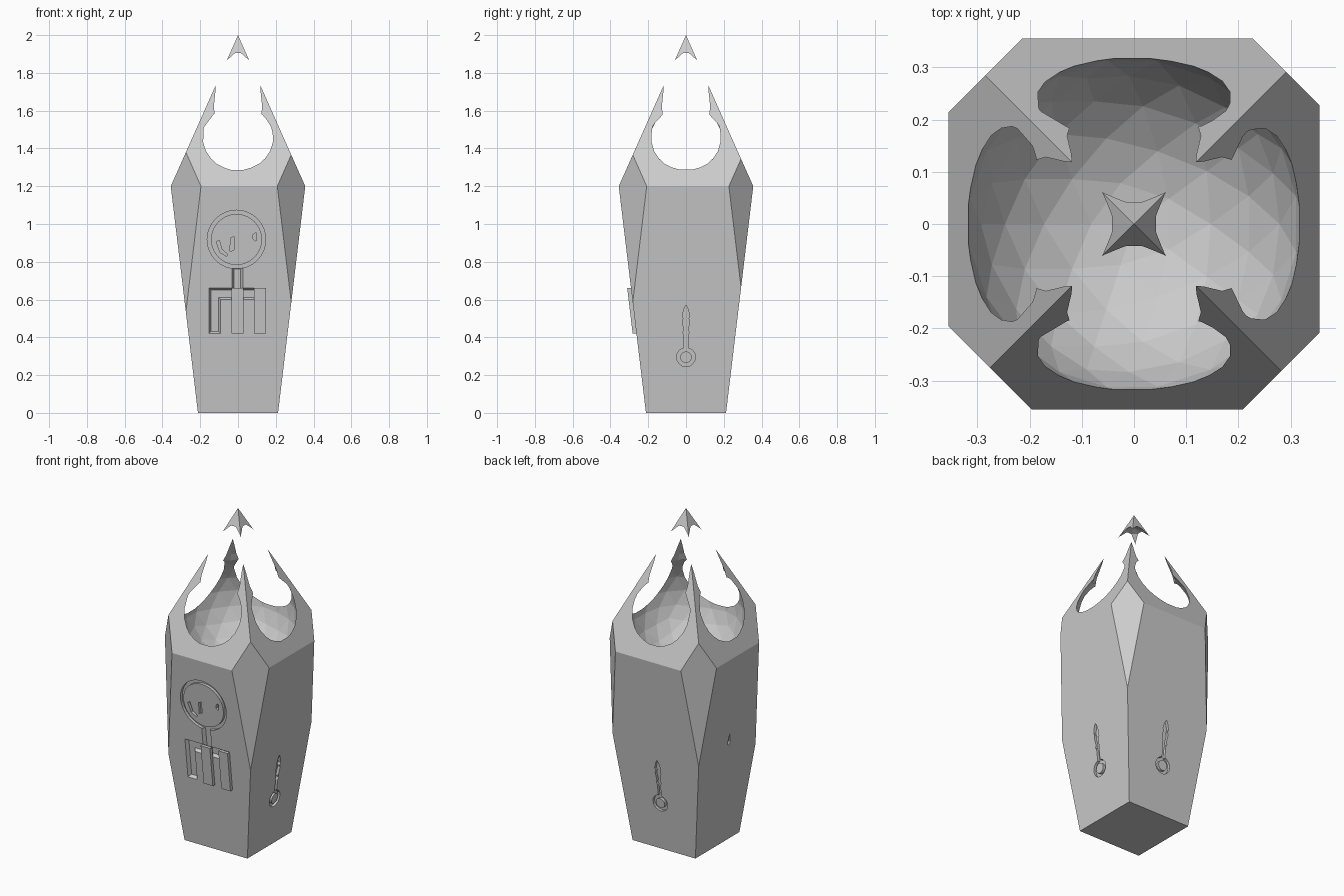
import bpy, bmesh, math
from mathutils import Vector, Matrix

if "Cube" in bpy.data.objects:
    bpy.data.objects.remove(bpy.data.objects["Cube"])

SHOULDER, TOP = 1.2, 2.0
BASE_HALF, SLOPE = 0.212, 0.12      # wall half-width = BASE_HALF + SLOPE * z
cutters = []


def wall(z):
    return BASE_HALF + SLOPE * z


def finish(bm, name, cutter=True):
    bmesh.ops.recalc_face_normals(bm, faces=bm.faces[:])
    me = bpy.data.meshes.new(name)
    bm.to_mesh(me)
    bm.free()
    ob = bpy.data.objects.new(name, me)
    bpy.context.collection.objects.link(ob)
    if cutter:
        ob.hide_render = True
        cutters.append(ob)
    return ob


def bridge(bm, a, b):
    n = len(a)
    for i in range(n):
        bm.faces.new((a[i], a[(i + 1) % n], b[(i + 1) % n], b[i]))


def on_wall(bm, pts, depth, turn):
    """Points (u, z) laid on the front wall, pushed in by depth, turned about z."""
    rot = Matrix.Rotation(math.radians(turn), 3, 'Z')
    return [bm.verts.new(rot @ Vector((u, -wall(z) + depth, z))) for u, z in pts]


def groove(name, pts, turn=0, depth=0.018, floor=None):
    """Carving cutter with an optional narrower floor outline."""
    bm = bmesh.new()
    out = on_wall(bm, pts, -0.02, turn)
    lip = on_wall(bm, pts, 0.0005, turn)
    bed = on_wall(bm, floor or pts, depth, turn)
    bridge(bm, out, lip)
    bridge(bm, lip, bed)
    bm.faces.new(out)
    bm.faces.new(bed)
    finish(bm, name)


def circle(u, z, r, n=32):
    return [(u + r * math.cos(math.tau * i / n), z + r * math.sin(math.tau * i / n)) for i in range(n)]


def ring_groove(name, u, z, r_out, r_in, turn=0, depth=0.018, n=32):
    bm = bmesh.new()
    loops = [on_wall(bm, circle(u, z, r, n), d, turn)
             for r, d in ((r_out, -0.02), (r_out, depth), (r_in, depth), (r_in, -0.02))]
    for i in range(4):
        bridge(bm, loops[i], loops[(i + 1) % 4])
    finish(bm, name)


def bar(name, u0, u1, z0, z1, t=0.012):
    def rect(k):
        return [(u0 + k, z0 + k), (u1 - k, z0 + k), (u1 - k, z1 - k), (u0 + k, z1 - k)]
    groove(name, rect(0), floor=rect(t), depth=0.02)


# Obelisk body: flared shaft with pyramid top
bm = bmesh.new()
signs = ((-1, -1), (1, -1), (1, 1), (-1, 1))
low = [bm.verts.new((x * wall(0), y * wall(0), 0)) for x, y in signs]
mid = [bm.verts.new((x * wall(SHOULDER), y * wall(SHOULDER), SHOULDER)) for x, y in signs]
apex = bm.verts.new((0, 0, TOP))
bm.faces.new(low[::-1])
bridge(bm, low, mid)
for i in range(4):
    bm.faces.new((mid[i], mid[(i + 1) % 4], apex))
# Vertical corner chamfers, each slightly different
for (x, y), reach in zip(signs, (0.552, 0.564, 0.583, 0.570)):
    cut = bmesh.ops.bisect_plane(bm, geom=bm.verts[:] + bm.edges[:] + bm.faces[:],
                                 plane_co=(x * reach / 2, y * reach / 2, 0),
                                 plane_no=(x, y, 0), clear_outer=True)
    edges = [e for e in cut['geom_cut'] if isinstance(e, bmesh.types.BMEdge)]
    bmesh.ops.edgeloop_fill(bm, edges=edges)
body = finish(bm, "obelisk_body", cutter=False)

# Faceted spherical chamber
bm = bmesh.new()
bmesh.ops.create_icosphere(bm, subdivisions=3, radius=0.328,
                           matrix=Matrix.Translation((0, 0, 1.346)))
finish(bm, "chamber_cutter")

# Upper opening that leaves four prongs and a floating tip
profile = [(0.2, 1.4), (0.236, 1.5), (0.234, 1.56), (0.216, 1.62), (0.181, 1.7),
           (0.161, 1.75), (0.128, 1.81), (0.082, 1.868), (0.045, 1.905)]
bm = bmesh.new()
N = 16
rings = [[bm.verts.new((r * math.cos(math.tau * i / N), r * math.sin(math.tau * i / N), z))
          for i in range(N)] for r, z in profile]
for a, b in zip(rings, rings[1:]):
    bridge(bm, a, b)
bm.faces.new(rings[0])
peak = bm.verts.new((0, 0, 1.918))
for i in range(N):
    bm.faces.new((rings[-1][i], rings[-1][(i + 1) % N], peak))
finish(bm, "prong_cutter")

# Front carving: ring, three slits, stem and comb
ring_groove("front_ring", -0.008, 0.918, 0.155, 0.135)
groove("slit_left", [(-0.115, 0.905), (-0.1, 0.915), (-0.085, 0.865), (-0.058, 0.842),
                     (-0.06, 0.828), (-0.095, 0.85)])
groove("slit_middle", [(-0.042, 0.855), (-0.022, 0.862), (-0.02, 0.935), (-0.04, 0.925)])
groove("slit_right", [(0.078, 0.922), (0.095, 0.91), (0.095, 0.955), (0.08, 0.945)])
bar("stem", -0.032, 0.026, 0.61, 0.775)
bar("comb_bar", -0.154, 0.147, 0.6, 0.662)
for i, u in enumerate((-0.154, -0.034, 0.085)):
    bar("comb_tine_%d" % i, u, u + 0.062, 0.42, 0.661)

# Pin-shaped carvings on the right and back walls
half = [(0.01, 0.335), (0.01, 0.41), (0.017, 0.425), (0.011, 0.44), (0.019, 0.485),
        (0.013, 0.5), (0.02, 0.515), (0.01, 0.55)]
pin = half + [(0, 0.57)] + [(-u, z) for u, z in reversed(half)]
for side, turn in (("right", 90), ("back", 180)):
    ring_groove(side + "_pin_ring", 0, 0.295, 0.05, 0.03, turn, 0.016, 16)
    groove(side + "_pin_shaft", pin, turn, 0.016)
# Only the point of the pin breaks the left wall
groove("left_pin_point", [(-0.012, 0.65), (0, 0.625), (0.012, 0.65), (0, 0.71)], -90, 0.012)

# Carve everything, bake the result, drop the cutters
for c in cutters:
    m = body.modifiers.new(c.name, 'BOOLEAN')
    m.operation = 'DIFFERENCE'
    m.solver = 'EXACT'
    m.object = c
bpy.context.view_layer.update()
baked = bpy.data.meshes.new_from_object(body.evaluated_get(bpy.context.evaluated_depsgraph_get()))
body.modifiers.clear()
body.data = baked
for c in cutters:
    bpy.data.objects.remove(c, do_unlink=True)
